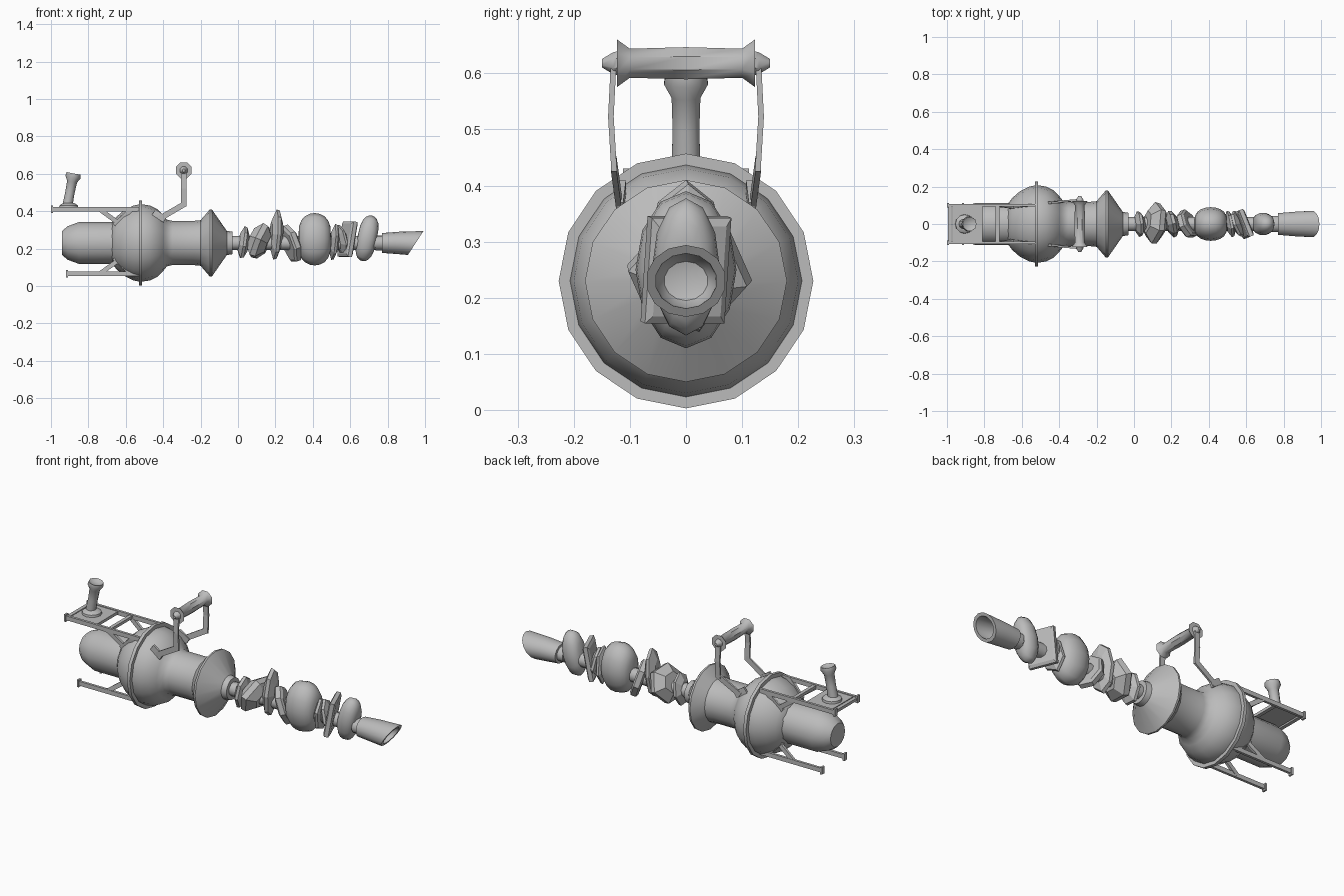
import bpy, bmesh, math
from mathutils import Vector, Matrix

cube = bpy.data.objects.get("Cube")
if cube:
    bpy.data.objects.remove(cube, do_unlink=True)

grey = bpy.data.materials.new("plain grey")
grey.use_nodes = True
grey.diffuse_color = (0.5, 0.5, 0.5, 1)
grey.node_tree.nodes["Principled BSDF"].inputs["Base Color"].default_value = (0.5, 0.5, 0.5, 1)
AXIS = 0.23  # height of the main axis


def finish(name, bm, smooth=None, mirror=False):
    bmesh.ops.remove_doubles(bm, verts=bm.verts, dist=1e-5)
    bmesh.ops.recalc_face_normals(bm, faces=bm.faces)
    mesh = bpy.data.meshes.new(name)
    bm.to_mesh(mesh)
    bm.free()
    mesh.materials.append(grey)
    obj = bpy.data.objects.new(name, mesh)
    bpy.context.collection.objects.link(obj)
    if mirror:
        mod = obj.modifiers.new("mirror", "MIRROR")
        mod.use_axis = (False, True, False)
    if smooth:
        bpy.ops.object.select_all(action="DESELECT")
        obj.select_set(True)
        bpy.context.view_layer.objects.active = obj
        bpy.ops.object.shade_smooth_by_angle(angle=math.radians(smooth))
    return obj


def lathe(name, profile, centre=(0, 0, AXIS), sides=16, smooth=40, scale=(1, 1, 1),
          turn=(0, 0, 0), slant=None, spin=0):
    """Revolve (x, radius) pairs about local x, then scale, tilt and place."""
    bm = bmesh.new()
    rings = []
    for x, r in profile:
        ring = []
        for i in range(sides):
            a = math.tau * i / sides + spin
            v = Vector((x, r * math.sin(a), r * math.cos(a)))
            if slant and x > slant[0]:
                v.x += v.z * slant[1]
            ring.append(bm.verts.new(v))
        rings.append(ring)
    for a, b in zip(rings, rings[1:]):
        for i in range(sides):
            j = (i + 1) % sides
            bm.faces.new((a[i], a[j], b[j], b[i]))
    for ring, (x, r) in ((rings[0], profile[0]), (rings[-1], profile[-1])):
        if r > 0:
            bm.faces.new(ring)
    rot = Matrix.Identity(4)
    for angle, axis in zip(turn, "XYZ"):
        rot = Matrix.Rotation(math.radians(angle), 4, axis) @ rot
    bm.transform(Matrix.Translation(centre) @ rot @ Matrix.Diagonal((*scale, 1)))
    return finish(name, bm, smooth)


def beams(name, segments, width, depth, mirror=True):
    """Square bars between pairs of points; width is across y."""
    bm = bmesh.new()
    for p, q in segments:
        p, q = Vector(p), Vector(q)
        along = (q - p).normalized()
        side = Vector((0, 1, 0)) if abs(along.y) < 0.9 else Vector((1, 0, 0))
        up = along.cross(side).normalized()
        side = up.cross(along)
        frame = Matrix((along * (q - p).length, side * width, up * depth)).transposed().to_4x4()
        bmesh.ops.create_cube(bm, size=1, matrix=Matrix.Translation((p + q) / 2) @ frame)
    return finish(name, bm, mirror=mirror)


# Main body
lathe("rear_tank", [(-0.94, 0.065), (-0.91, 0.09), (-0.85, 0.112), (-0.6, 0.112)], sides=12)
lathe("bulb_body", [(-0.68, 0.1), (-0.65, 0.14), (-0.61, 0.175), (-0.56, 0.2), (-0.52, 0.208),
                    (-0.47, 0.2), (-0.43, 0.18), (-0.4, 0.15), (-0.38, 0.125), (-0.35, 0.118),
                    (-0.24, 0.118), (-0.2, 0.122), (-0.15, 0.18), (-0.14, 0.18), (-0.06, 0.065),
                    (-0.03, 0.06), (-0.03, 0.04)])
lathe("middle_flange", [(-0.53, 0.19), (-0.53, 0.227), (-0.512, 0.227), (-0.512, 0.19)])
lathe("bead_shaft", [(-0.04, 0.038), (0.8, 0.038)], sides=10)

# Strung beads: faceted stones and rounded beads
stone = [(-1, 0.55), (-0.25, 1), (0.35, 0.95), (1, 0.5)]
slab = [(-1, 0.85), (-0.6, 1), (0.6, 1), (1, 0.85)]
round_bead = [(math.sin(t * math.pi / 10) * 1.0, max(0, math.cos(t * math.pi / 10)) ** 0.6)
              for t in range(-5, 6)]
lathe("bead_small_stone", stone, (0.03, 0, AXIS), 7, None, (0.025, 0.07, 0.09), (0, 8, 5))
lathe("bead_large_stone", stone, (0.115, 0.005, 0.24), 6, None, (0.05, 0.115, 0.105), (20, 22, -8))
lathe("bead_leaf_stone", stone, (0.205, 0, 0.275), 8, None, (0.03, 0.072, 0.135), (0, 4, 12))
lathe("bead_leaning_stone", slab, (0.285, 0, 0.225), 7, None, (0.022, 0.08, 0.105), (0, -18, 25))
lathe("bead_big_round", round_bead, (0.41, 0, 0.25), 12, 60, (0.088, 0.09, 0.14))
lathe("bead_thin_stone", stone, (0.515, 0, 0.235), 6, None, (0.022, 0.07, 0.1), (15, 4, 10))
lathe("bead_square_slab", slab, (0.585, 0, 0.25), 4, None, (0.018, 0.108, 0.135), (0, 10, 22),
      spin=math.pi / 4)
lathe("bead_back_stone", stone, (0.555, 0, 0.24), 7, None, (0.022, 0.075, 0.09), (0, -12, 20))
lathe("bead_tilted_round", round_bead, (0.69, 0, 0.255), 12, 60, (0.052, 0.06, 0.125), (0, 12, 0))

# Nozzle with slanted hollow tip
lathe("nozzle", [(0.735, 0.04), (0.77, 0.04), (0.77, 0.053), (0.86, 0.06), (0.95, 0.064),
                 (0.95, 0.049), (0.85, 0.047), (0.83, 0.035), (0.82, 0)],
      sides=14, scale=(1, 1.12, 1), slant=(0.9, 0.65))

# Frame rails, end tabs and struts
for label, x, z, s in (("upper", -0.995, 0.41, 1), ("lower", -0.915, 0.065, -1)):
    y = 0.1
    beams(label + "_rail", [((x, y, z), (-0.53, y, z))], 0.014, 0.024)
    beams(label + "_rail_tab", [((x - 0.005, y, z), (x + 0.006, y, z))], 0.024, 0.04)
    beams(label + "_strut", [((-0.74, y, z), (-0.63, 0.088, z - s * 0.08)),
                             ((-0.57, y, z), (-0.66, 0.088, z - s * 0.085))], 0.014, 0.024)
beams("rail_crossbars", [((x, -0.1, 0.41), (x, 0.1, 0.41)) for x in (-0.985, -0.82, -0.73)],
      0.02, 0.016, False)
beams("grip_plate", [((-0.97, 0, 0.412), (-0.83, 0, 0.412))], 0.195, 0.012, False)

# Rear grip
lathe("grip_base", [(0, 0.052), (0.015, 0.05), (0.028, 0.03)], (-0.905, 0, 0.415), 12,
      turn=(0, -90, 0))
lathe("grip_post", [(0, 0.027), (0.07, 0.025), (0.13, 0.027), (0.155, 0.041), (0.175, 0.038),
                    (0.165, 0.02)],
      (-0.912, 0, 0.43), 10, turn=(0, -79, 0))

# Carrying handle
half = [(0.15, 0.008), (0.13, 0.021), (0.123, 0.023), (0.123, 0.046), (0.1, 0.028)]
lathe("handle_bar", [(-x, r) for x, r in half] + [(0, 0.031)] + half[::-1],
      (-0.29, 0, 0.618), 8, turn=(0, 0, 90), spin=math.pi / 8)
beams("handle_arm", [((-0.29, 0.129, 0.62), (-0.29, 0.134, 0.52)),
                     ((-0.29, 0.134, 0.525), (-0.29, 0.128, 0.425)),
                     ((-0.283, 0.129, 0.44), (-0.42, 0.118, 0.36))], 0.01, 0.03)
beams("handle_foot", [((-0.45, 0.113, 0.395), (-0.39, 0.118, 0.355))], 0.012, 0.035)
